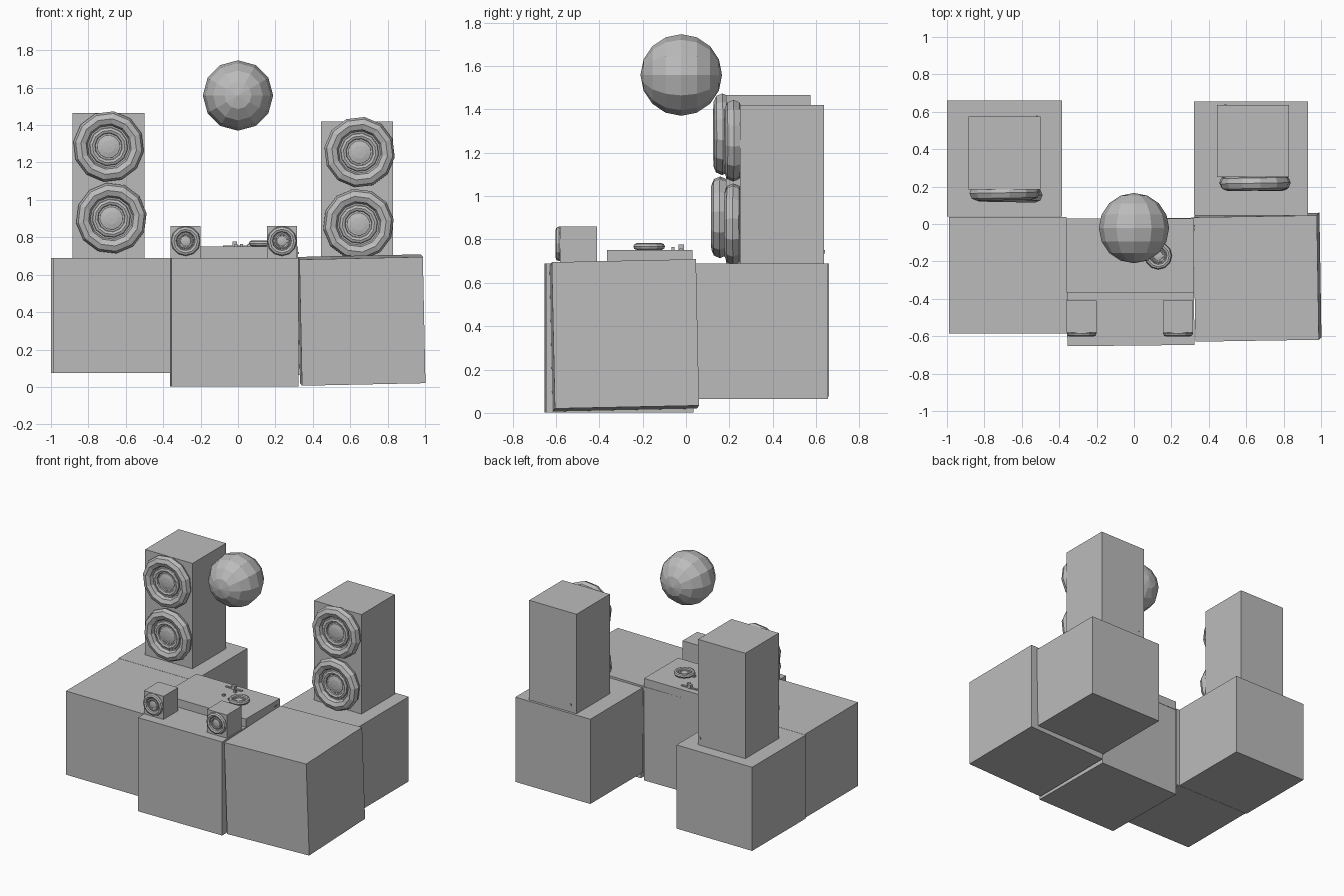
import bpy
from math import radians

cube = bpy.data.objects.get("Cube")
if cube:
    bpy.data.objects.remove(cube, do_unlink=True)

# One plain grey for everything
GREY = (0.5, 0.5, 0.5, 1)
grey = bpy.data.materials.new("plain grey")
grey.use_nodes = True
grey.diffuse_color = GREY
grey.node_tree.nodes["Principled BSDF"].inputs["Base Color"].default_value = GREY


def finish(name):
    ob = bpy.context.object
    ob.name = name
    ob.data.materials.append(grey)
    return ob


def box(name, low, high, turn=(0, 0, 0)):
    centre = [(a + b) / 2 for a, b in zip(low, high)]
    bpy.ops.mesh.primitive_cube_add(size=1, location=centre,
                                    rotation=[radians(t) for t in turn])
    ob = finish(name)
    ob.scale = [b - a for a, b in zip(low, high)]
    return ob


def ring_set(name, centre, radius, turn):
    """Round rim, inner rim and low dome, sharing one axis."""
    rot = [radians(t) for t in turn]
    for part, major, minor in (("rim", 0.79, 0.21), ("inner_rim", 0.46, 0.1)):
        bpy.ops.mesh.primitive_torus_add(
            major_segments=12, minor_segments=8, location=centre, rotation=rot,
            major_radius=radius * major, minor_radius=radius * minor)
        finish(f"{name}_{part}")
    bpy.ops.mesh.primitive_uv_sphere_add(segments=12, ring_count=6,
                                         radius=radius, location=centre, rotation=rot)
    finish(f"{name}_dome").scale = (0.36, 0.36, 0.08)
    # Backing plate
    bpy.ops.mesh.primitive_cylinder_add(vertices=12, radius=radius * 0.75,
                                        depth=radius * 0.06, location=centre, rotation=rot)
    finish(f"{name}_plate")


# Table blocks
box("right_back_block", (-1, 0.04, 0.075), (-0.385, 0.66, 0.69))
box("right_front_block", (-0.99, -0.585, 0.075), (-0.36, 0.038, 0.69))
box("left_back_block", (0.32, 0.045, 0.065), (0.93, 0.655, 0.688))
box("centre_block", (-0.36, -0.65, 0.002), (0.32, 0.03, 0.69), (0, 0, 0.6))
box("left_front_block", (0.33, -0.617, 0.02), (0.99, 0.048, 0.695), (1.2, -1.2, 0.9))

# Tower speakers
box("right_tower", (-0.885, 0.185, 0.69), (-0.5, 0.575, 1.465))
box("left_tower", (0.445, 0.25, 0.688), (0.83, 0.637, 1.42))
for name, x, y, z, tilt in (("right_upper_cone", -0.692, 0.167, 1.285, 2),
                            ("right_lower_cone", -0.677, 0.157, 0.902, -2),
                            ("left_upper_cone", 0.65, 0.218, 1.255, 2),
                            ("left_lower_cone", 0.644, 0.218, 0.87, -2)):
    ring_set(name, (x, y, z), 0.19, (90, tilt * 4, tilt / 2))

# Tiny sockets on the tower backs
for name, x, y in (("right_socket", -0.52, 0.575), ("left_socket", 0.49, 0.637)):
    box(name, (x - 0.005, y - 0.004, 0.735), (x + 0.005, y + 0.004, 0.75))

# Small monitor speakers
for side, x in (("right", -0.28), ("left", 0.235)):
    box(f"{side}_monitor", (x - 0.08, -0.58, 0.685), (x + 0.08, -0.41, 0.86))
    ring_set(f"{side}_monitor_cone", (x, -0.585, 0.78), 0.08, (90, 0, 0))

# Mixing deck with turntable, sliders and knobs
box("deck", (-0.36, -0.365, 0.685), (0.32, 0.03, 0.75))
ring_set("turntable", (0.13, -0.17, 0.767), 0.073, (0, 0, 0))
box("slider_track", (-0.08, -0.03, 0.748), (0.05, -0.015, 0.757))
box("slider_handle", (-0.03, -0.035, 0.75), (-0.005, -0.01, 0.777))
for i, (x, y) in enumerate(((-0.01, -0.15), (0.06, -0.18), (0.02, -0.06))):
    box(f"knob_{i + 1}", (x - 0.008, y - 0.008, 0.748), (x + 0.008, y + 0.008, 0.764))
for y in (-0.03, -0.01):
    box("deck_side_button", (0.318, y - 0.005, 0.71), (0.325, y + 0.005, 0.72))

# Hanging ball
bpy.ops.mesh.primitive_uv_sphere_add(segments=12, ring_count=8, radius=0.188,
                                     location=(0, -0.022, 1.558),
                                     rotation=(radians(90), 0, 0))
finish("hanging_ball")
